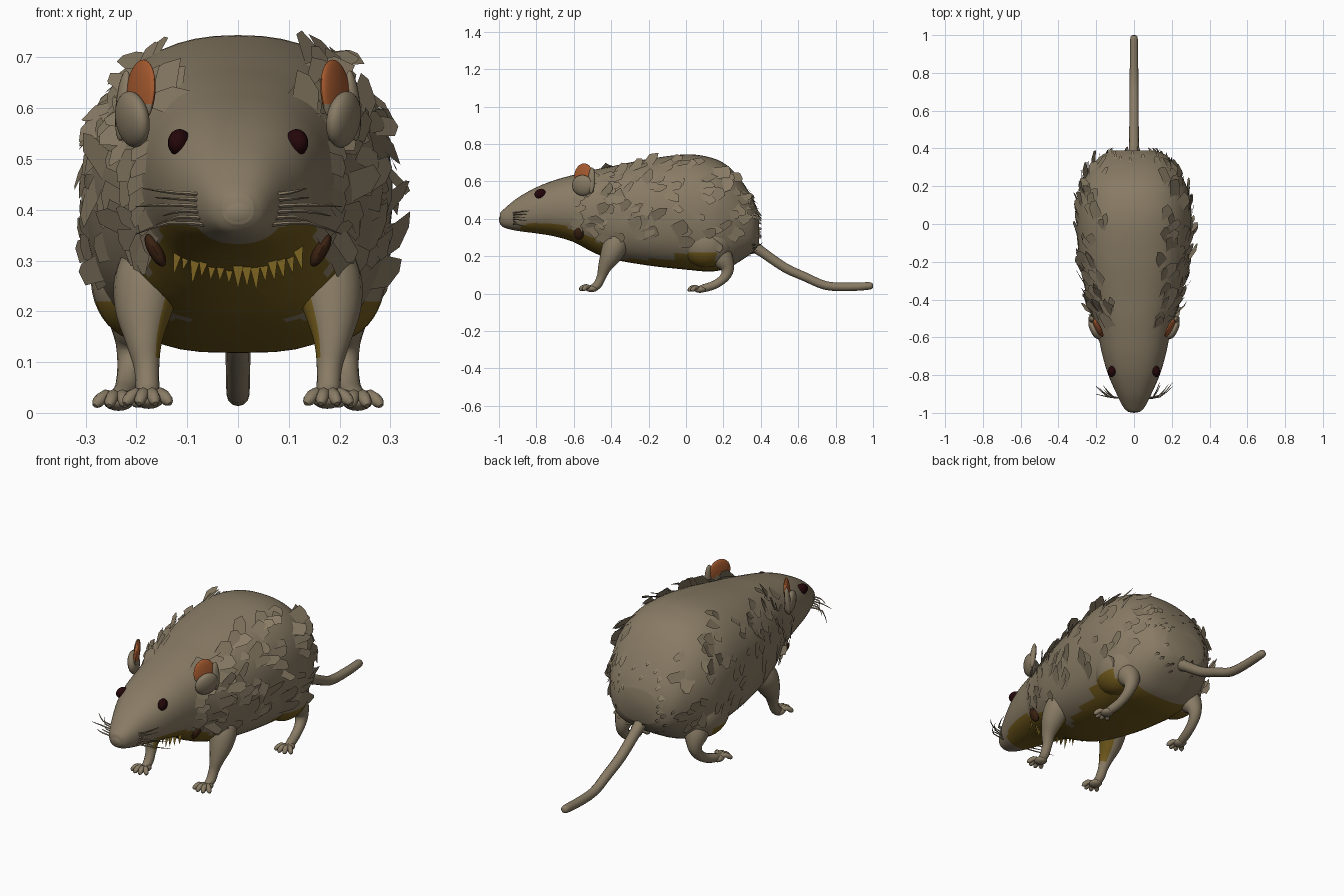
import bpy, bmesh, math, random
from mathutils import Vector as V, Matrix

if "Cube" in bpy.data.objects:
    bpy.data.objects.remove(bpy.data.objects["Cube"])

random.seed(11)


def mat(name, rgb):
    m = bpy.data.materials.new(name)
    m.diffuse_color = (*rgb, 1)
    m.use_nodes = True
    m.node_tree.nodes["Principled BSDF"].inputs["Base Color"].default_value = m.diffuse_color
    return m


FUR = mat("fur grey brown", (0.25, 0.20, 0.13))
BELLY = mat("belly mustard", (0.17, 0.105, 0.012))
ORANGE = mat("inner ear orange", (0.37, 0.10, 0.028))
EYE = mat("eye dark red", (0.018, 0.002, 0.003))
BROWN = mat("cheek dark brown", (0.045, 0.016, 0.006))


def finish(bm, name, mats, rule=None, closed=True, angle=50):
    if closed:
        bmesh.ops.recalc_face_normals(bm, faces=bm.faces)
    bm.normal_update()
    if rule:
        for f in bm.faces:
            f.material_index = rule(f.calc_center_median(), f.normal)
    me = bpy.data.meshes.new(name)
    bm.to_mesh(me)
    bm.free()
    for m in mats:
        me.materials.append(m)
    ob = bpy.data.objects.new(name, me)
    bpy.context.collection.objects.link(ob)
    bpy.context.view_layer.objects.active = ob
    ob.select_set(True)
    bpy.ops.object.shade_smooth_by_angle(angle=math.radians(angle))
    ob.select_set(False)
    return ob


def loft(bm, rings):
    vs = [[bm.verts.new(p) for p in r] for r in rings]
    n = len(vs[0])
    for a, b in zip(vs, vs[1:]):
        for i in range(n):
            bm.faces.new((a[i], a[(i + 1) % n], b[(i + 1) % n], b[i]))
    bm.faces.new(vs[0])
    bm.faces.new(vs[-1])


def spline(rows, u):
    # Catmull-Rom through rows of numbers, u counted in rows
    i = max(0, min(int(u), len(rows) - 2))
    t = u - i
    a, b, c, d = (rows[max(0, min(k, len(rows) - 1))] for k in range(i - 1, i + 3))
    return [0.5 * (2 * q + (r - p) * t + (2 * p - 5 * q + 4 * r - s) * t * t
                   + (3 * q - p - 3 * r + s) * t ** 3) for p, q, r, s in zip(a, b, c, d)]


def tube(bm, rows, steps=3, n=10):
    # rows: x, y, z, radius
    m = (len(rows) - 1) * steps
    pts = [spline(rows, k / steps) for k in range(m + 1)]
    cs = [V(p[:3]) for p in pts]
    whole = (cs[-1] - cs[0]).normalized()
    ref = V((0, 0, 1)) if abs(whole.x) > 0.7 else V((1, 0, 0))
    rings = []
    for k, c in enumerate(cs):
        t = (cs[min(k + 1, m)] - cs[max(k - 1, 0)]).normalized()
        s = (ref - t * ref.dot(t)).normalized()
        w = t.cross(s)
        rings.append([c + (s * math.cos(a) + w * math.sin(a)) * pts[k][3]
                      for a in (2 * math.pi * i / n for i in range(n))])
    loft(bm, rings)


def ball(bm, loc, size, rot=(0, 0, 0), seg=16):
    M = Matrix.Translation(loc)
    for ang, ax in zip(rot, "ZYX"):
        M = M @ Matrix.Rotation(ang, 4, ax)
    bmesh.ops.create_uvsphere(bm, u_segments=seg, v_segments=seg * 3 // 4, radius=1,
                              matrix=M @ Matrix.Diagonal((*size, 1)))


# Body and head: y, bottom, top, half width
BODY = [(-0.995, .372, .43, .03), (-0.97, .352, .455, .056), (-0.9, .335, .512, .092),
        (-0.8, .322, .568, .136), (-0.7, .305, .607, .166), (-0.6, .275, .635, .188),
        (-0.5, .222, .66, .214), (-0.4, .185, .68, .246), (-0.2, .15, .72, .288),
        (0.0, .128, .744, .304), (0.13, .118, .728, .298), (0.22, .135, .685, .27),
        (0.3, .18, .60, .225), (0.36, .225, .50, .175), (0.39, .265, .43, .115)]
LAST = len(BODY) - 1


def skin(u, t):
    y, lo, hi, w = spline(BODY, u)
    c, s = math.cos(t), math.sin(t)
    # the lower flanks are boxier than the back
    power = .85 - (.2 * min(1, max(0, (y + .6) / .3)) * min(1, -s * 2) if s < 0 else 0)
    return V((w * math.copysign(abs(c) ** power, c), y,
              (lo + hi) / 2 + (hi - lo) / 2 * math.copysign(abs(s) ** .92, s)))


def body_rule(c, n):
    if c.y < -.36:
        return int(c.y > -.88 and n.z < -.55)
    return int(c.y < .2 and c.z < .185 + .03 * (c.y > -.06))


bm = bmesh.new()
loft(bm, [[skin(k / 6, 2 * math.pi * i / 56) for i in range(56)] for k in range(LAST * 6 + 1)])
finish(bm, "body", [FUR, BELLY], body_rule)

# Nose pad
bm = bmesh.new()
ball(bm, (0, -.965, .395), (.05, .035, .038))
finish(bm, "nose", [FUR])


# Ragged fur plates that lie along the back and flanks
def plate(bm, u, t, L, w, lift, turn=0.0):
    p = skin(u, t)
    du = (skin(u + .05, t) - skin(u - .05, t)).normalized()
    dt = (skin(u, t + .03) - skin(u, t - .03)).normalized()
    n = du.cross(dt).normalized()
    if n.dot(p - V((0, p.y, .42))) < 0:
        n = -n
    d = (du + dt * turn).normalized()
    s = n.cross(d)
    r = random.uniform
    pts = [p - s * w * .9 - n * .004, p + s * w * .9 - n * .004,
           p + d * L * r(.7, 1) + s * w * r(.6, 1) + n * lift,
           p + d * L * r(.9, 1.1) + s * w * r(-.3, .3) + n * lift * 1.1,
           p + d * L * r(.6, 1) - s * w * r(.6, 1) + n * lift * .8]
    f = bm.faces.new([bm.verts.new(q) for q in pts])
    f.normal_update()
    if f.normal.dot(n) < 0:
        f.normal_flip()


bm = bmesh.new()
for side in (0, 1):
    for k in range(85):
        u, t = random.uniform(5.4, 11.9), random.uniform(-.55, 1.05)
        plate(bm, u, math.pi - t if side else t, random.uniform(.06, .11),
              random.uniform(.02, .046), random.choice((.006, .01, .014, .03)), random.uniform(-1, 1))
for k in range(36):
    plate(bm, random.uniform(12.3, 13.6), random.uniform(0, 2 * math.pi), .035, .009, .012)
finish(bm, "fur_plates", [FUR], closed=False, angle=20)

# Pointed tufts under the jaw
bm = bmesh.new()
for k in range(15):
    x = -.115 + k * .23 / 14
    z = .285 + 2.5 * x * x
    y = -.62 + random.uniform(-.02, .02)
    bm.faces.new([bm.verts.new(q) for q in ((x + .013, y, z + .015), (x - .013, y, z + .015),
                                            (x * 1.1, y - .02, z - random.uniform(.025, .05)))])
finish(bm, "jaw_tufts", [BELLY], closed=False)

# Tail
bm = bmesh.new()
tube(bm, [(0, .33, .275, .034), (0, .41, .22, .027), (0, .53, .138, .025), (0, .64, .088, .024),
          (0, .75, .042, .023), (0, .88, .036, .022), (0, .98, .041, .02), (0, .999, .042, .01)], 3, 12)
finish(bm, "tail", [FUR])


def add_paw(bm, x, y, z, length, sx):
    # Palm and a fan of four bent toes
    ball(bm, (sx * x, y, z), (.03, .035, .018), seg=12)
    for k in range(4):
        a = k * .5 - .7
        d = V((math.sin(a), -math.cos(a), 0))
        b = V((x, y, z))
        rows = []
        for f, h, r in ((.2, .004, .012), (.6, .012, .0125), (.95, -.001, .012), (1.1, -.008, .005)):
            q = b + d * length * f
            rows.append((sx * q.x, q.y, max(r, z + h), r))
        tube(bm, rows, 2, 8)


for sx, label in ((1, "right"), (-1, "left")):
    # Front leg, yellow on its inner face
    bm = bmesh.new()
    tube(bm, [(sx * x, y, z, r) for x, y, z, r in
              ((.165, -.33, .34, .05), (.178, -.375, .26, .066), (.186, -.405, .2, .056),
               (.185, -.435, .14, .036), (.18, -.452, .09, .025), (.178, -.475, .045, .023),
               (.176, -.505, .028, .018))], 4, 16)
    add_paw(bm, .176, -.505, .026, .06, sx)
    finish(bm, "front_leg_" + label, [FUR, BELLY],
           lambda c, n: int(c.z > .11 and n.x * sx < -.3 and n.y > -.75))

    # Hind leg with a haunch that is yellow below
    bm = bmesh.new()
    ball(bm, (sx * .185, .11, .265), (.105, .14, .125), seg=28)
    tube(bm, [(sx * x, y, z, r) for x, y, z, r in
              ((.19, .16, .25, .06), (.198, .2, .18, .056), (.205, .222, .13, .036),
               (.212, .205, .085, .026), (.22, .155, .048, .023), (.23, .1, .03, .022),
               (.235, .07, .025, .016))], 3, 14)
    add_paw(bm, .235, .075, .022, .06, sx)
    finish(bm, "hind_leg_" + label, [FUR, BELLY],
           lambda c, n: int(c.y < .16 and .13 < c.z < .215))

    # Ear: thin orange flap turned outward, set in a grey cup
    bm = bmesh.new()
    ball(bm, (sx * .192, -.548, .63), (.014, .056, .066), (sx * -.5, sx * -.1, 0), 24)
    finish(bm, "ear_flap_" + label, [FUR, ORANGE], lambda c, n: int(c.z > .612))
    bm = bmesh.new()
    ball(bm, (sx * .208, -.552, .578), (.026, .062, .056), (sx * -.4, sx * .15, 0), 20)
    ball(bm, (sx * .226, -.505, .605), (.014, .02, .07), (sx * -.4, sx * -.1, 0), 14)
    finish(bm, "ear_cup_" + label, [FUR])

    # Eye
    bm = bmesh.new()
    ball(bm, (sx * .115, -.777, .532), (.022, .034, .027), (sx * .3, 0, 0))
    finish(bm, "eye_" + label, [EYE])

    # Dark cheek patch with ragged fur behind it
    bm = bmesh.new()
    ball(bm, (sx * .163, -.572, .32), (.014, .026, .036), (0, sx * .5, 0), 12)
    finish(bm, "cheek_patch_" + label, [BROWN])
    bm = bmesh.new()
    for k in range(7):
        t = -.5 + k * .14
        plate(bm, 4.9 + random.uniform(-.2, .2), t if sx > 0 else math.pi - t, .07, .024, .015, sx * -.3)
    finish(bm, "cheek_fur_" + label, [FUR], closed=False, angle=20)

    # Whiskers
    bm = bmesh.new()
    for k in range(6):
        z = .37 + k * .012
        end = .13 + .075 * random.random()
        tube(bm, [(sx * .06, -.92, z, .004), (sx * (.07 + end) / 2, -.915, z + .004, .0035),
                  (sx * end, -.91 + .08 * random.random(), z + (k - 3) * .006, .001)], 2, 4)
    finish(bm, "whiskers_" + label, [FUR])
